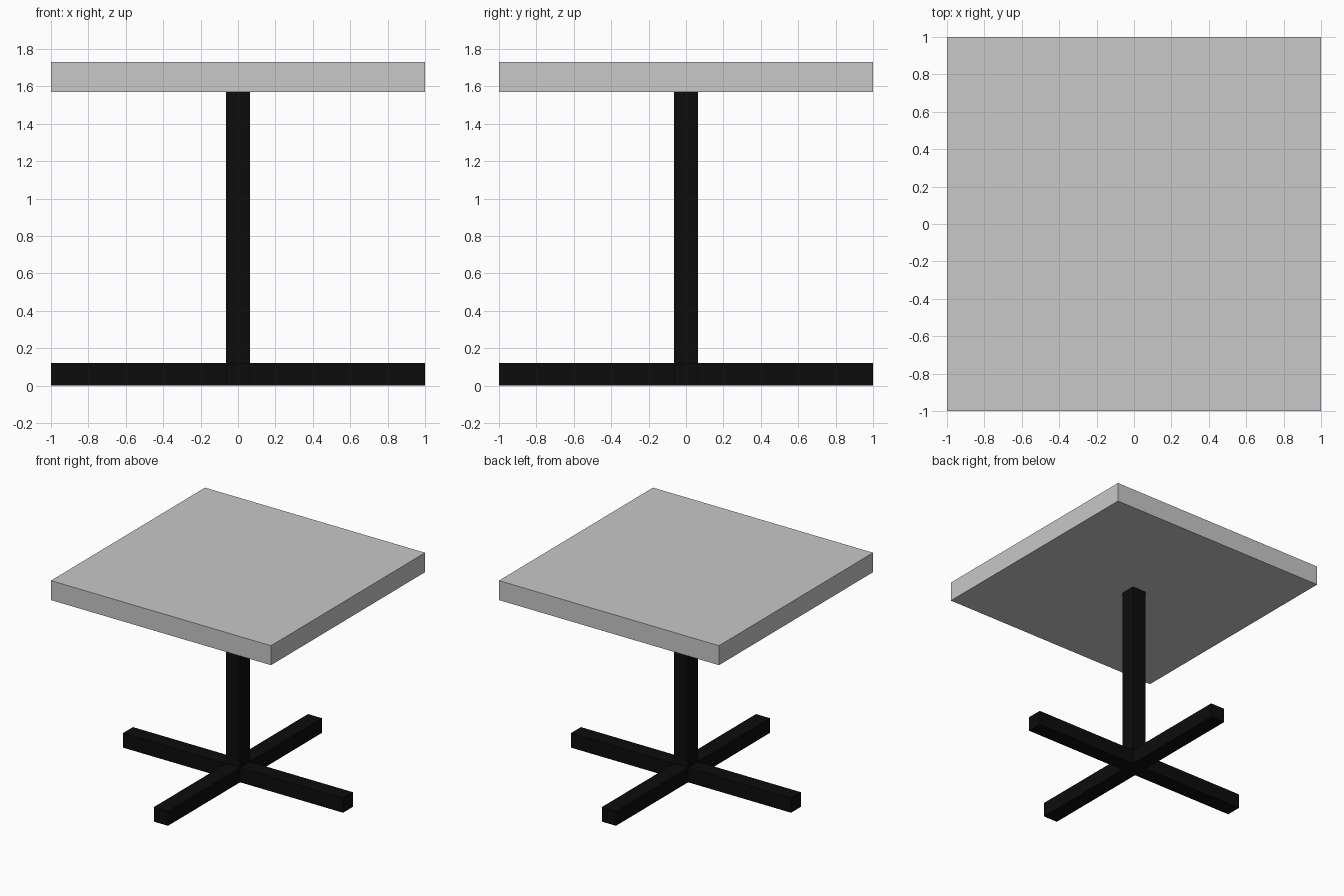
import bpy

if "Cube" in bpy.data.objects:
    bpy.data.objects.remove(bpy.data.objects["Cube"])


def material(name, value):
    mat = bpy.data.materials.new(name)
    mat.diffuse_color = (value, value, value, 1)
    mat.use_nodes = True
    mat.node_tree.nodes["Principled BSDF"].inputs["Base Color"].default_value = mat.diffuse_color
    return mat


def box(name, low, high, mat):
    centre = [(a + b) / 2 for a, b in zip(low, high)]
    bpy.ops.mesh.primitive_cube_add(size=1, location=centre)
    obj = bpy.context.object
    obj.name = name
    obj.scale = [b - a for a, b in zip(low, high)]
    bpy.ops.object.transform_apply(location=True, rotation=False, scale=True)
    obj.data.materials.append(mat)
    return obj


grey = material("light grey", 0.578)
black = material("black", 0.0037)

H = 0.064        # half width of post and feet
FOOT_TOP = 0.12
TOP_LOW, TOP_HIGH = 1.57, 1.73

# Square slab top
box("table_top", (-1, -1, TOP_LOW), (1, 1, TOP_HIGH), grey)

# Central square post
box("post", (-H, -H, FOOT_TOP), (H, H, TOP_LOW), black)

# Cross-shaped base: one long foot and two half feet meeting it
box("side_feet", (-1, -H, 0), (1, H, FOOT_TOP), black)
foot = box("front_back_feet", (-H, -1, 0), (H, -H, FOOT_TOP), black)
mirror = foot.modifiers.new("mirror", 'MIRROR')
mirror.use_axis = (False, True, False)
